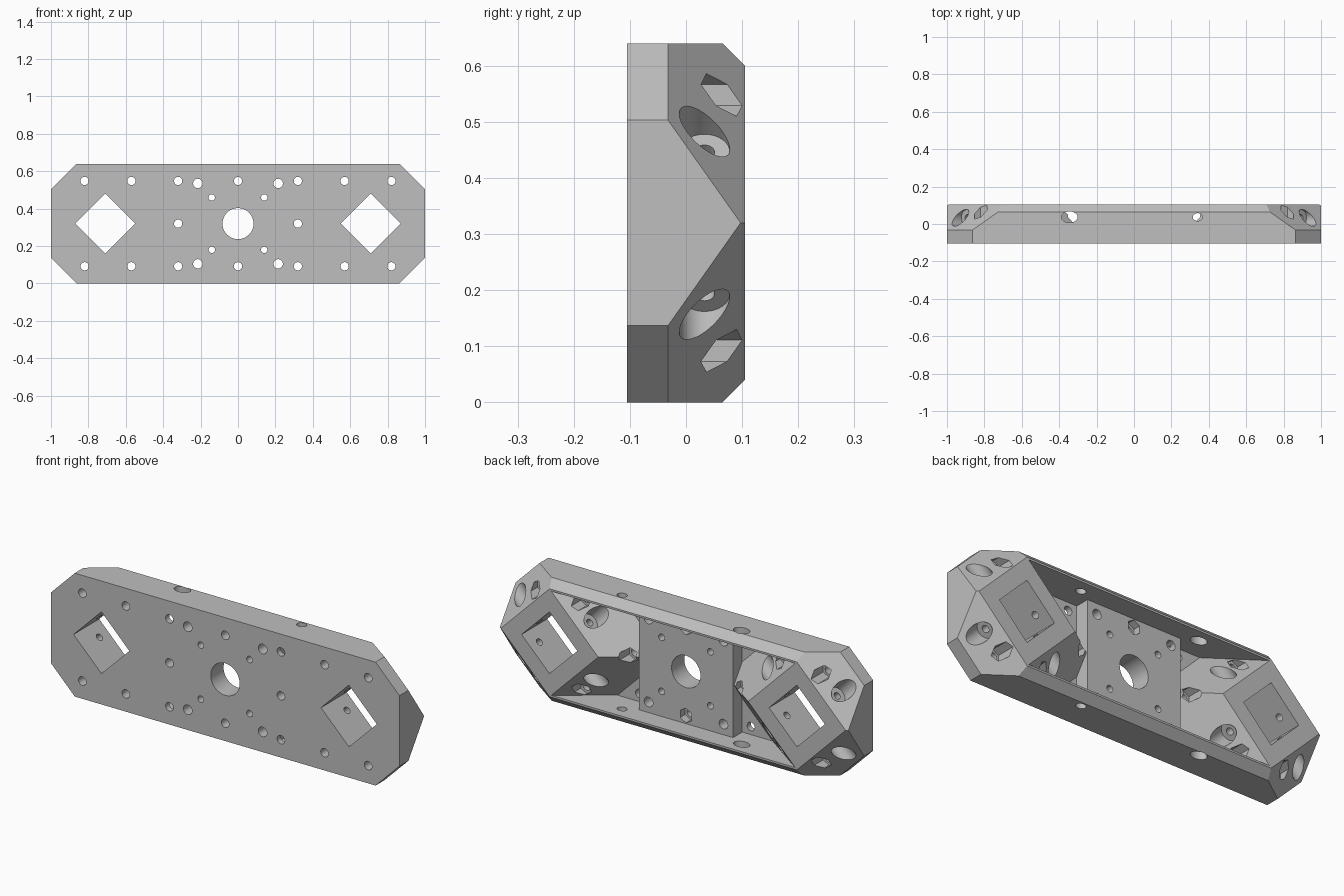
import bpy, bmesh, math
from mathutils import Vector, Matrix

if "Cube" in bpy.data.objects:
    bpy.data.objects.remove(bpy.data.objects["Cube"])

MID = 0.32            # mid height
HALF_Y = 0.105        # half depth
TUBE_X = 0.71         # centre of the square sockets
R2 = math.sqrt(2)

grey = bpy.data.materials.new("light grey")
grey.diffuse_color = (0.52, 0.52, 0.52, 1)
grey.use_nodes = True
grey.node_tree.nodes["Principled BSDF"].inputs["Base Color"].default_value = grey.diffuse_color


def to_object(name, bm):
    bmesh.ops.recalc_face_normals(bm, faces=bm.faces[:])
    mesh = bpy.data.meshes.new(name)
    bm.to_mesh(mesh)
    bm.free()
    mesh.materials.append(grey)
    obj = bpy.data.objects.new(name, mesh)
    bpy.context.collection.objects.link(obj)
    return obj


def box(name, lo, hi):
    bm = bmesh.new()
    bmesh.ops.create_cube(bm, size=1)
    lo, hi = Vector(lo), Vector(hi)
    for v in bm.verts:
        v.co = (lo + hi) / 2 + Vector(a * b for a, b in zip(v.co, hi - lo))
    return to_object(name, bm)


def rod(name, start, end, r1, r2=None, sides=32, squash=1.0, spin=0.0):
    """Round, hexagonal or square rod from start to end."""
    start, end = Vector(start), Vector(end)
    axis = end - start
    bm = bmesh.new()
    bmesh.ops.create_cone(bm, cap_ends=True, segments=sides, radius1=r1,
                          radius2=r1 if r2 is None else r2, depth=axis.length)
    mat = (Matrix.Translation((start + end) / 2)
           @ axis.to_track_quat('Z', 'Y').to_matrix().to_4x4()
           @ Matrix.Rotation(spin, 4, 'Z') @ Matrix.Diagonal((1, squash, 1, 1)))
    bmesh.ops.transform(bm, matrix=mat, verts=bm.verts[:])
    return to_object(name, bm)


def diamond(name, x, y0, y1, h0, h1):
    """Square tapered post along y with its corners up, down, left, right."""
    bm = bmesh.new()
    rings = []
    for y, h in ((y0, h0), (y1, h1)):
        rings.append([bm.verts.new((x + a * h, y, MID + b * h))
                      for a, b in ((1, 0), (0, 1), (-1, 0), (0, -1))])
    bm.faces.new(rings[0])
    bm.faces.new(rings[1][::-1])
    for i in range(4):
        j = (i + 1) % 4
        bm.faces.new((rings[0][i], rings[0][j], rings[1][j], rings[1][i]))
    return to_object(name, bm)


def cut(target, cutter):
    mod = target.modifiers.new("cut", 'BOOLEAN')
    mod.operation, mod.solver, mod.object = 'DIFFERENCE', 'EXACT', cutter
    bpy.context.view_layer.update()
    deps = bpy.context.evaluated_depsgraph_get()
    mesh = bpy.data.meshes.new_from_object(target.evaluated_get(deps))
    target.modifiers.clear()
    target.data = mesh
    bpy.data.objects.remove(cutter)


# Outer body: block trimmed by corner, sloped end and back edge planes
body = box("housing", (-1, -HALF_Y, 0), (1, HALF_Y, 2 * MID))
bm = bmesh.new()
bm.from_mesh(body.data)
planes = []
for sz in (-1, 1):
    planes.append(((0, 0.065, MID + sz * 0.32), (0, 1, sz)))
    for sx in (-1, 1):
        edge = (sx, -0.032, MID + sz * 0.183)
        planes.append((edge, (sx, 0, sz)))
        planes.append((edge, (sx / R2, 1, sz / R2)))
for co, no in planes:
    bmesh.ops.bisect_plane(bm, geom=bm.verts[:] + bm.edges[:] + bm.faces[:],
                           plane_co=co, plane_no=no, clear_outer=True)
    open_edges = [e for e in bm.edges if e.is_boundary]
    if open_edges:
        bmesh.ops.holes_fill(bm, edges=open_edges, sides=0)
bmesh.ops.recalc_face_normals(bm, faces=bm.faces[:])
bm.to_mesh(body.data)
bm.free()

# Open back cavity, leaving the tapered socket posts and the centre block
cavity = box("cavity", (-TUBE_X, -0.075, 0.05), (TUBE_X, 0.15, 0.59))
for sx in (-1, 1):
    cut(cavity, diamond("post", sx * TUBE_X, -0.1, 0.2,
                        0.28 + R2 * 0.205, 0.28 - R2 * 0.095))
cut(cavity, box("centre_block", (-0.27, -0.1, 0), (0.27, 0.0, 0.7)))
cut(body, cavity)

# Square sockets and the main bore
for sx in (-1, 1):
    cut(body, diamond("socket", sx * TUBE_X, -0.2, 0.2, 0.16, 0.16))
cut(body, rod("bore", (0, -0.2, MID), (0, 0.2, MID), 0.083, sides=48))

# Front screw holes: (x, height from middle, radius, nut pocket floor)
holes = [(0, 0.228, 0.022, -0.04), (0.32, 0, 0.022, -0.04),
         (0.32, 0.228, 0.022, -0.04), (0.57, 0.228, 0.022, 0.0),
         (0.82, 0.228, 0.022, 0.0), (0.215, 0.215, 0.025, None),
         (0.14, 0.14, 0.017, None)]
for x, w, r, floor in holes:
    spots = {(sx * x, MID + sz * w) for sx in (-1, 1) for sz in (-1, 1)}
    for px, pz in sorted(spots):
        cut(body, rod("screw_hole", (px, -0.2, pz), (px, 0.2, pz), r, sides=24))
        if floor is not None:
            cut(body, rod("nut_pocket", (px, floor, pz), (px, 0.2, pz),
                          0.038, sides=6))

# Counterbored clamp screws through every sloped post face
for sx in (-1, 1):
    for dx in (-1, 1):
        for dz in (-1, 1):
            out = Vector((dx, 0, dz)) / R2
            seat = Vector((sx * TUBE_X + dx * 0.22, 0.033, MID + dz * 0.165))
            cut(body, rod("counterbore", seat - out * 0.055, seat + out * 0.1, 0.045))
            cut(body, rod("clamp_hole", seat - out * 0.20, seat, 0.018, sides=20))

# Cable openings in the top and bottom walls
for z in (0.025, 2 * MID - 0.025):
    for x, r, squash in ((-0.345, 0.043, 0.7), (0.34, 0.026, 0.8)):
        cut(body, rod("cable_hole", (x, 0.037, z - 0.06), (x, 0.037, z + 0.06),
                      r, squash=squash))

body.name = "housing"
bpy.context.view_layer.objects.active = body
body.select_set(True)
bpy.ops.object.shade_smooth_by_angle(angle=math.radians(30))
